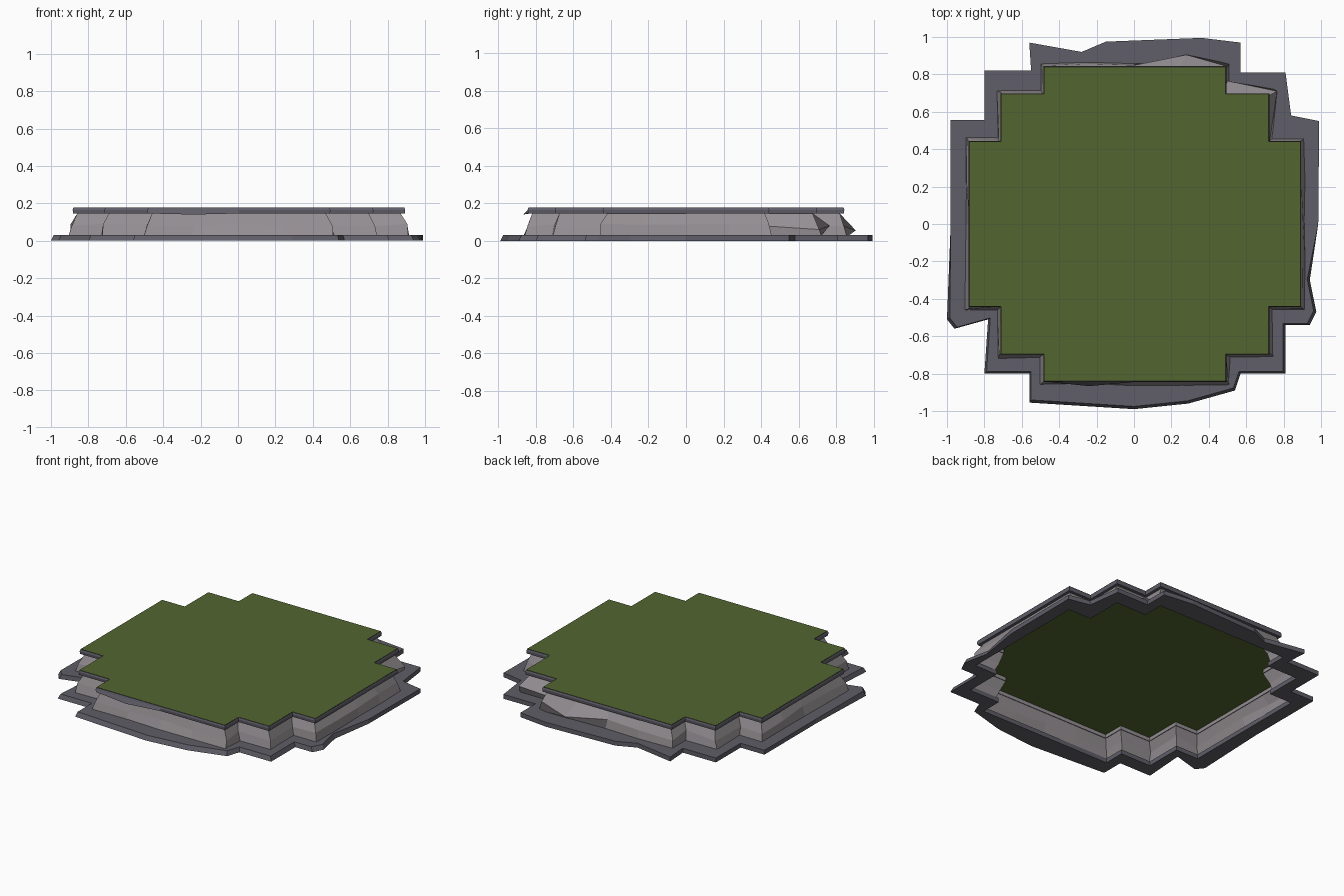
import bpy, bmesh, random
from mathutils import Vector

random.seed(4)
if "Cube" in bpy.data.objects:
    bpy.data.objects.remove(bpy.data.objects["Cube"], do_unlink=True)


def material(name, rgb):
    m = bpy.data.materials.new(name)
    m.use_nodes = True
    m.diffuse_color = (*rgb, 1)
    m.node_tree.nodes["Principled BSDF"].inputs["Base Color"].default_value = (*rgb, 1)
    return m


grass = material("grass green", (0.085, 0.13, 0.03))
dark_stone = material("dark stone", (0.115, 0.11, 0.135))
light_stone = material("light stone", (0.3, 0.275, 0.29))


def finish(name, bm, mat):
    mesh = bpy.data.meshes.new(name)
    bm.to_mesh(mesh)
    bm.free()
    mesh.materials.append(mat)
    obj = bpy.data.objects.new(name, mesh)
    bpy.context.collection.objects.link(obj)
    return obj


# Stepped outline, counterclockwise, grown outward by d
QUARTER = [(0.885, 0.44), (0.715, 0.44), (0.715, 0.695), (0.485, 0.695), (0.485, 0.84)]


def outline(d=0.0):
    q = [(x + d, y + d) for x, y in QUARTER]
    half = q + [(-x, y) for x, y in reversed(q)]
    return [(x + 0.005, y) for x, y in half + [(-x, -y) for x, y in half]]


def split_long(points, parts=4):
    out = []
    for a, b in zip(points, points[1:] + points[:1]):
        a, b = Vector(a), Vector(b)
        n = parts if (b - a).length > 0.6 else 1
        out += [tuple(a.lerp(b, i / n)) for i in range(n)]
    return out


def loft(bm, loops):
    rows = [[bm.verts.new(p) for p in loop] for loop in loops]
    n = len(rows[0])
    for low, high in zip(rows, rows[1:]):
        for i in range(n):
            j = (i + 1) % n
            bm.faces.new((low[i], low[j], high[j], high[i]))
    return rows


def level(points, z):
    return [(x, y, z) for x, y in points]


# Base ledge: ragged ring slab with a stepped hole
RAGGED = [(0.99, 0.55), (0.84, 0.58), (0.81, 0.81), (0.57, 0.81), (0.57, 0.97),
          (0.36, 0.995), (-0.15, 0.975), (-0.28, 0.92), (-0.56, 0.97), (-0.55, 0.82),
          (-0.80, 0.82), (-0.80, 0.555), (-0.98, 0.555), (-0.98, 0), (-1, -0.51),
          (-0.96, -0.56), (-0.78, -0.51), (-0.80, -0.80), (-0.56, -0.80), (-0.56, -0.955),
          (0, -0.99), (0.29, -0.96), (0.54, -0.89), (0.57, -0.80), (0.81, -0.80),
          (0.81, -0.54), (0.94, -0.54), (0.975, -0.47), (0.94, -0.30), (0.985, 0)]
ragged_top = [(x * 0.985, y * 0.985) if y < 0 else (x, y) for x, y in RAGGED]
bm = bmesh.new()
outer = loft(bm, [level(RAGGED, 0), level(ragged_top, 0.03)])
inner = loft(bm, [level(outline(0.01), 0), level(outline(0.01), 0.03)])
for k in range(2):
    edges = []
    for row in (outer[k], inner[k]):
        edges += [bm.edges.get((row[i - 1], row[i])) for i in range(len(row))]
    bmesh.ops.triangle_fill(bm, edges=edges, use_beauty=True)
bmesh.ops.recalc_face_normals(bm, faces=bm.faces)
finish("base_ledge", bm, dark_stone)

# Rock wall: open stepped skirt, roughened, with a few bulging stones
bm = bmesh.new()
loops = [level(split_long(outline(d)), z)
         for z, d in ((0.025, 0.022), (0.085, 0.008), (0.145, -0.02), (0.174, -0.022))]
rows = loft(bm, loops)
for row, amount in ((rows[0], 0.006), (rows[1], 0.009)):
    for v in row:
        v.co += Vector([random.uniform(-amount, amount) for _ in range(3)])
for target in ((0.28, 0.905, 0.055), (0.765, 0.71, 0.06), (0.5, 0.765, 0.08)):
    t = Vector(target)
    min(rows[1], key=lambda v: (v.co - t).length).co = t
finish("rock_wall", bm, light_stone)

# Upper rim: dark lip under the grass, sagging at the front
bm = bmesh.new()
lip = [level(split_long(outline(d)), z)
       for z, d in ((0.148, -0.024), (0.146, 0.002), (0.165, 0.004), (0.177, 0))]
rows = loft(bm, lip)
sag = min(rows[1], key=lambda v: (v.co - Vector((-0.25, -0.84, 0.146))).length)
sag.co += Vector((0, -0.025, -0.006))
finish("upper_rim", bm, dark_stone)

# Grass top
bm = bmesh.new()
bm.faces.new([bm.verts.new(p) for p in level(outline(), 0.178)])
finish("grass_top", bm, grass)
